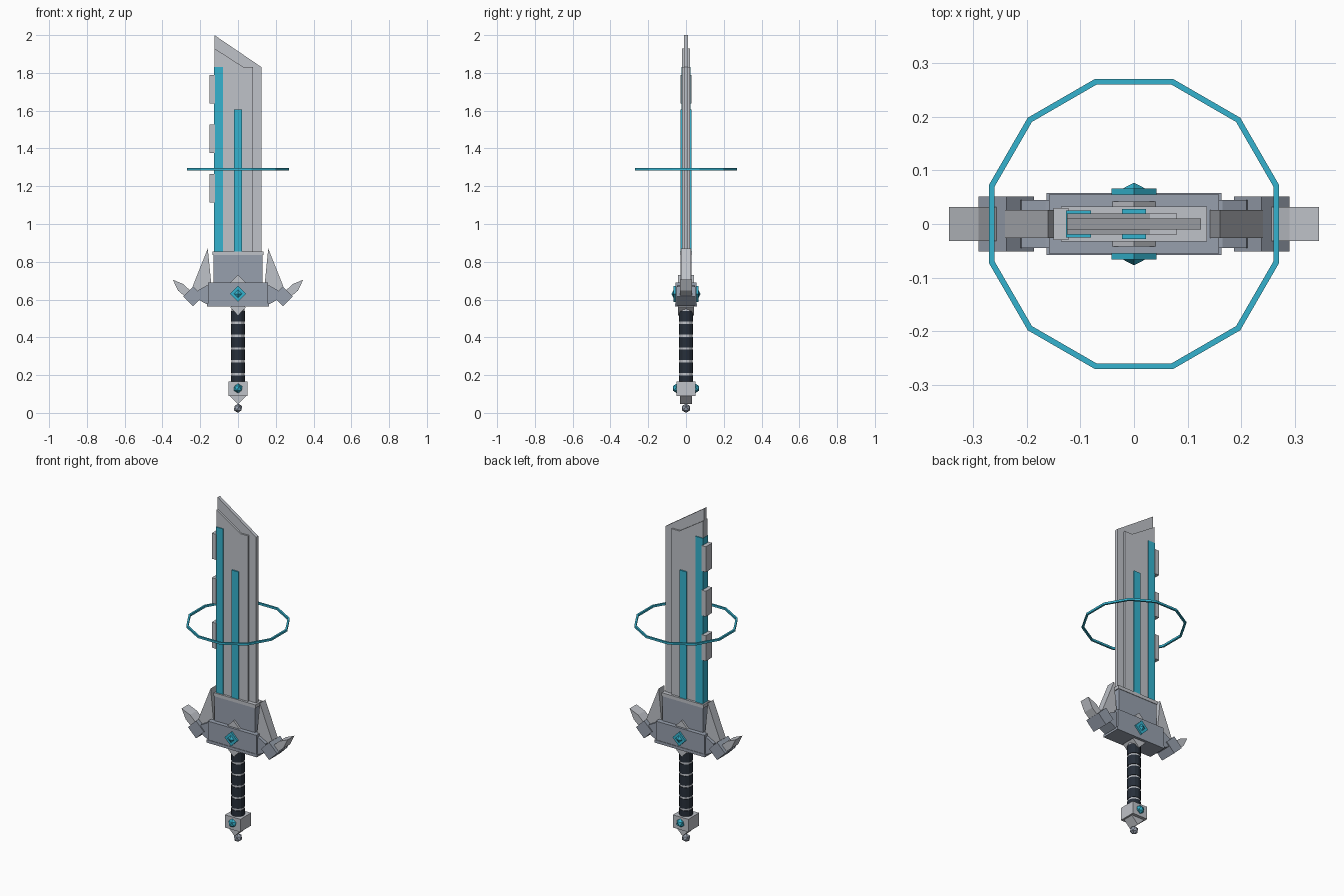
import bpy, bmesh, math
from mathutils import Matrix

if "Cube" in bpy.data.objects:
    bpy.data.objects.remove(bpy.data.objects["Cube"])


def material(name, rgb):
    m = bpy.data.materials.new(name)
    m.diffuse_color = (*rgb, 1)
    m.use_nodes = True
    m.node_tree.nodes["Principled BSDF"].inputs["Base Color"].default_value = m.diffuse_color
    return m


STEEL = material("light steel", (0.52, 0.54, 0.58))
GUARD = material("blue grey metal", (0.31, 0.35, 0.42))
GRIP = material("dark leather", (0.02, 0.028, 0.042))
CYAN = material("glowing cyan", (0.035, 0.45, 0.62))


def finish(name, bm, mat):
    bmesh.ops.recalc_face_normals(bm, faces=bm.faces)
    me = bpy.data.meshes.new(name)
    bm.to_mesh(me)
    bm.free()
    me.materials.append(mat)
    ob = bpy.data.objects.new(name, me)
    bpy.context.collection.objects.link(ob)
    return ob


def plate(name, pts, half_y, mat, mirror=False):
    """Extrude an x-z profile to +-half_y, optionally mirrored across x."""
    bm = bmesh.new()
    for s in ((1, -1) if mirror else (1,)):
        f = bm.faces.new([bm.verts.new((s * x, -half_y, z)) for x, z in pts])
        ext = bmesh.ops.extrude_face_region(bm, geom=[f])
        for v in ext["geom"]:
            if isinstance(v, bmesh.types.BMVert):
                v.co.y = half_y
    return finish(name, bm, mat)


def box(name, x0, x1, half_y, z0, z1, mat):
    return plate(name, [(x0, z0), (x1, z0), (x1, z1), (x0, z1)], half_y, mat)


def diamond(name, x, z, r, half_y, mat, mirror=False):
    return plate(name, [(x - r, z), (x, z - r), (x + r, z), (x, z + r)], half_y, mat, mirror)


def cylinder(name, r, z0, z1, mat, sides=12):
    bm = bmesh.new()
    bmesh.ops.create_cone(bm, cap_ends=True, segments=sides, radius1=r, radius2=r, depth=z1 - z0,
                          matrix=Matrix.Translation((0, 0, (z0 + z1) / 2)))
    return finish(name, bm, mat)


# blade: thin cutting edge with a thicker body laid over it
plate("blade_edge", [(-.125, .7), (.125, .7), (.125, 1.83), (-.125, 2.0)], .01, STEEL)
plate("blade_body", [(-.125, .7), (.08, .7), (.08, 1.83), (.03, 1.83), (-.125, 1.93)], .02, STEEL)
box("spine_light", -.127, -.08, .025, .7, 1.83, CYAN)
box("centre_light", -.022, .022, .028, .7, 1.605, CYAN)
for i in range(3):
    z = 1.19 + i * .262
    box(f"spine_tooth_{i}", -.15, -.122, .03, z - .075, z + .075, STEEL)

# floating twelve-sided ring with a square section
bm = bmesh.new()
rows = []
for i in range(12):
    a = math.radians(15 + 30 * i)
    rows.append([bm.verts.new((r * math.cos(a), r * math.sin(a), 1.29 + dz))
                 for r, dz in ((.28, -.006), (.28, .006), (.269, .006), (.269, -.006))])
for i in range(12):
    a, b = rows[i], rows[(i + 1) % 12]
    for j in range(4):
        k = (j + 1) % 4
        bm.faces.new((a[j], b[j], b[k], a[k]))
finish("floating_ring", bm, CYAN)

# guard blocks
box("blade_collar", -.136, .136, .033, .835, .855, STEEL)
box("upper_guard", -.131, .131, .03, .68, .836, GUARD)
box("lower_guard", -.158, .158, .055, .575, .69, GUARD)
box("guard_base", -.163, .163, .058, .563, .58, GUARD)
diamond("upper_diamond", 0, .688, .042, .042, STEEL)
diamond("lower_diamond", 0, .558, .042, .042, STEEL)

# guard gem: diamond prism with a pyramid on each face
diamond("guard_gem", 0, .63, .042, .066, CYAN)
bm = bmesh.new()
for s in (1, -1):
    ring = [bm.verts.new((.022 * dx, s * .0655, .63 + .022 * dz))
            for dx, dz in ((1, 0), (0, 1), (-1, 0), (0, -1))]
    tip = bm.verts.new((0, s * .077, .63))
    bm.faces.new(ring)
    for i in range(4):
        bm.faces.new((ring[i], ring[(i + 1) % 4], tip))
finish("guard_gem_tips", bm, CYAN)

# side wings, mirrored
plate("guard_fins", [(.16, .87), (.24, .67), (.2, .6), (.15, .6), (.142, .69)], .026, STEEL, True)
plate("guard_arms", [(.15, .575), (.165, .575), (.22, .605), (.21, .65), (.165, .675), (.15, .675)],
      .045, GUARD, True)
diamond("wing_joints", .238, .617, .052, .051, GUARD, True)
plate("wing_spikes", [(.345, .705), (.318, .648), (.28, .615), (.25, .645), (.29, .682)],
      .032, STEEL, True)

# grip: dark wraps separated by steel bands
cylinder("grip_core", .034, .15, .56, STEEL)
for i in range(6):
    z = .171 + i * .068
    cylinder(f"grip_wrap_{i}", .037, z - .028 if i else .155, z + .028, GRIP)

# pommel
box("pommel_block", -.05, .05, .05, .09, .165, STEEL)
diamond("pommel_diamond", 0, .088, .042, .032, STEEL)
bm = bmesh.new()
bmesh.ops.create_icosphere(bm, subdivisions=1, radius=.025,
                           matrix=Matrix.Translation((0, 0, .025)))
finish("pommel_tip", bm, GUARD)
bm = bmesh.new()
for s in (1, -1):
    bmesh.ops.create_icosphere(bm, subdivisions=1, radius=.026,
                               matrix=Matrix.Translation((0, s * .048, .13)))
finish("pommel_gems", bm, CYAN)
